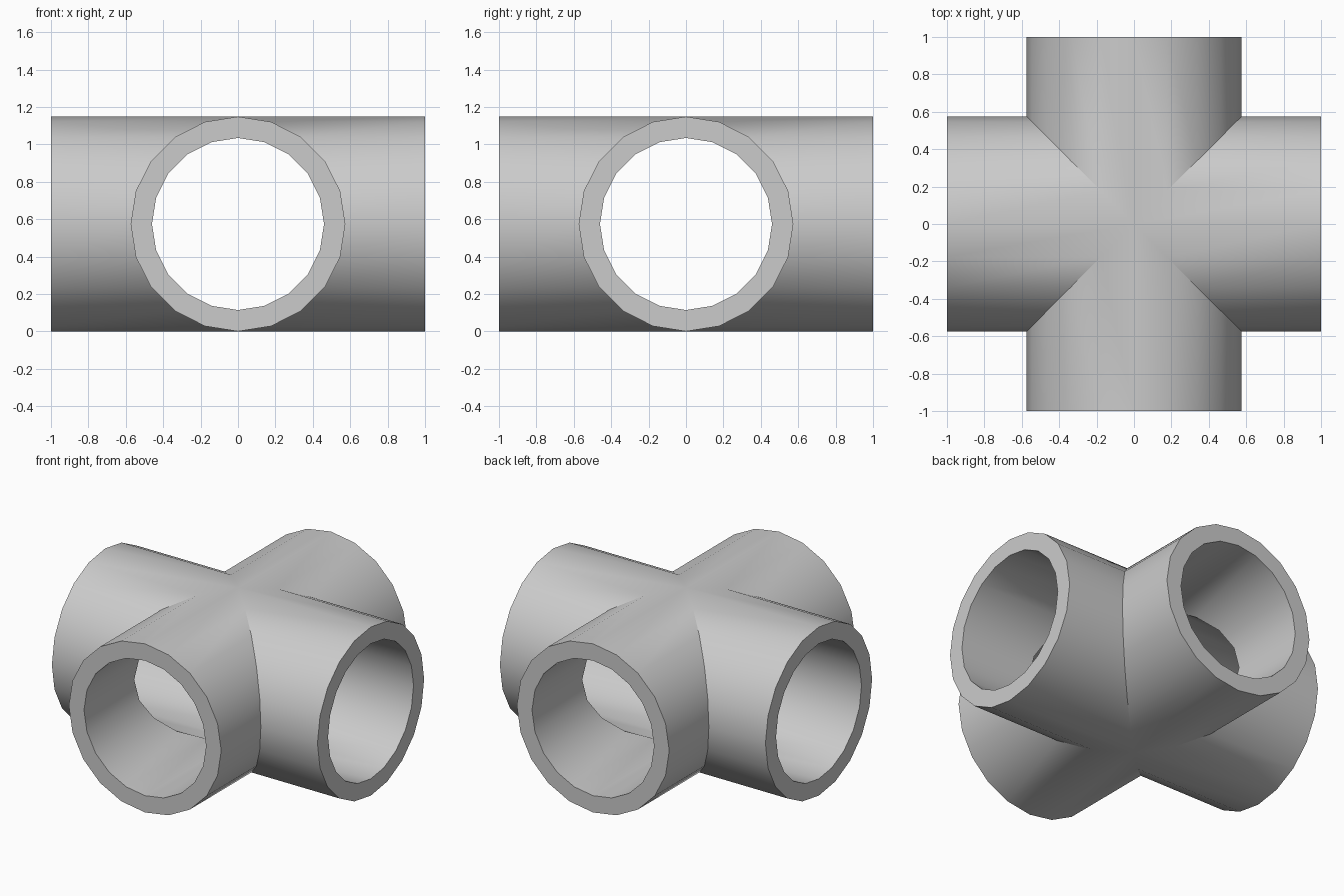
import bpy, bmesh
from math import sin, cos, pi
from mathutils import Matrix

if "Cube" in bpy.data.objects:
    bpy.data.objects.remove(bpy.data.objects["Cube"])

SIDES, OUTER, INNER, HALF = 20, 0.574, 0.46, 1.0
bm = bmesh.new()


def arm(turn):
    """One pipe arm along +x, mitred at 45 degrees, then turned about z."""
    rot = Matrix.Rotation(turn, 4, 'Z')

    def ring(radius, mitred):
        verts = []
        for i in range(SIDES):
            a = 2 * pi * i / SIDES
            y, z = radius * sin(a), radius * cos(a)
            co = rot @ Matrix.Translation((abs(y) if mitred else HALF, y, z + OUTER))
            verts.append(bm.verts.new(co.translation))
        return verts

    # outer wall, end rim and bore
    loops = [ring(OUTER, True), ring(OUTER, False), ring(INNER, False), ring(INNER, True)]
    for a, b in zip(loops, loops[1:]):
        for i in range(SIDES):
            j = (i + 1) % SIDES
            bm.faces.new((a[i], a[j], b[j], b[i]))


for k in range(4):
    arm(k * pi / 2)

# weld the four arms along their mitres
bmesh.ops.remove_doubles(bm, verts=bm.verts, dist=1e-4)
bmesh.ops.recalc_face_normals(bm, faces=bm.faces)
mesh = bpy.data.meshes.new("pipe_cross")
bm.to_mesh(mesh)
bm.free()

pipe = bpy.data.objects.new("pipe_cross", mesh)
bpy.context.collection.objects.link(pipe)
bpy.context.view_layer.objects.active = pipe
pipe.select_set(True)
bpy.ops.object.shade_smooth_by_angle(angle=pi / 6)
